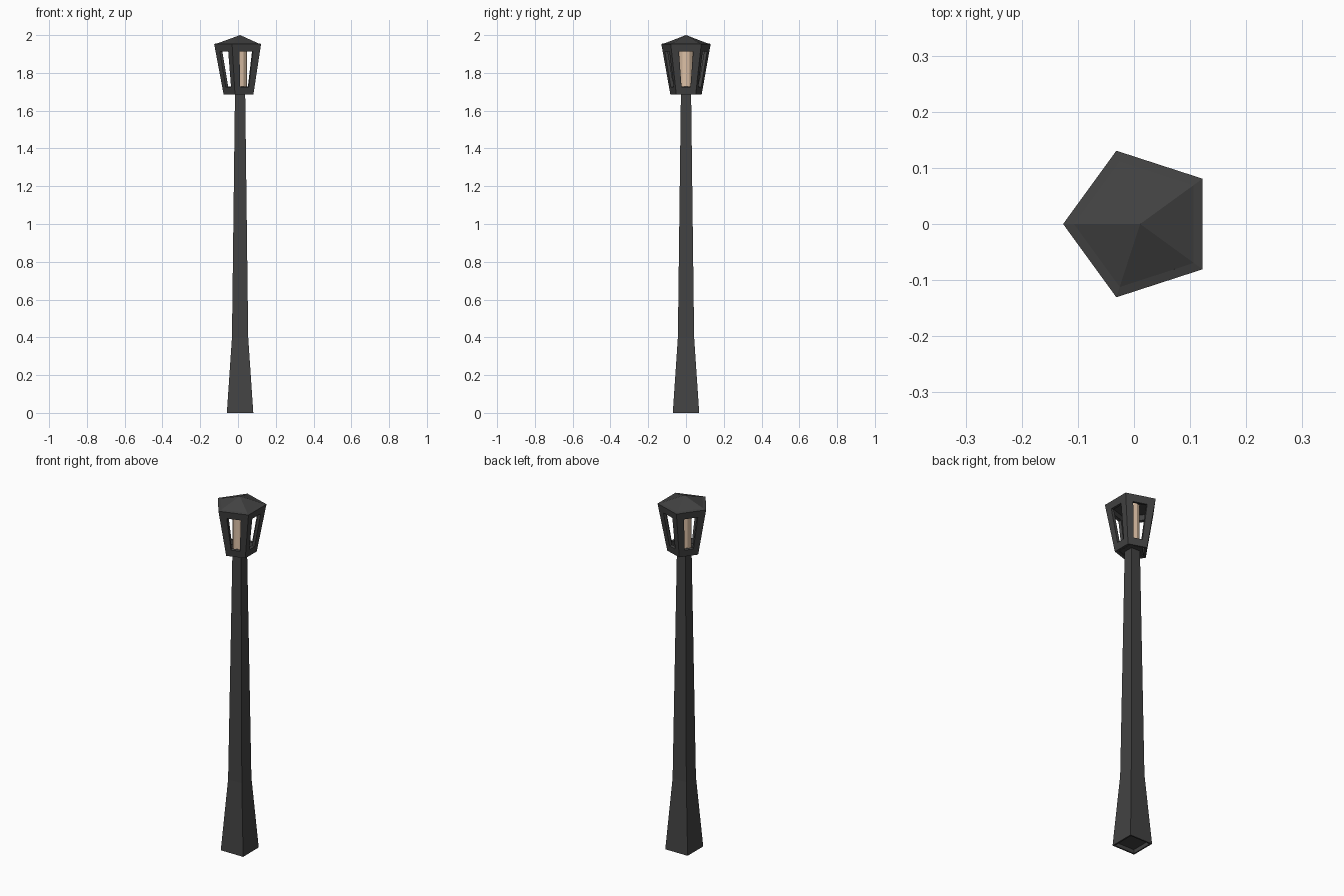
import bpy, bmesh, math
from mathutils import Vector

if "Cube" in bpy.data.objects:
    bpy.data.objects.remove(bpy.data.objects["Cube"])

CX = 0.011          # axis of the post and lantern
Z0, Z1 = 1.69, 1.957  # lantern bottom and eaves
R0, R1 = 0.068, 0.118


def material(name, rgb):
    m = bpy.data.materials.new(name)
    m.diffuse_color = (*rgb, 1)
    m.use_nodes = True
    m.node_tree.nodes["Principled BSDF"].inputs["Base Color"].default_value = m.diffuse_color
    return m


iron = material("dark iron", (0.055, 0.055, 0.055))
glow = material("warm light", (0.72, 0.53, 0.38))


def add_object(name, bm, mat):
    bmesh.ops.remove_doubles(bm, verts=bm.verts, dist=1e-5)
    bmesh.ops.recalc_face_normals(bm, faces=bm.faces)
    me = bpy.data.meshes.new(name)
    bm.to_mesh(me)
    bm.free()
    me.materials.append(mat)
    ob = bpy.data.objects.new(name, me)
    bpy.context.collection.objects.link(ob)
    return ob


def ring(n, r, z, turn):
    return [Vector((CX + r * math.cos(turn + math.tau * i / n),
                    r * math.sin(turn + math.tau * i / n), z)) for i in range(n)]


def loft(name, n, profile, turn, mat):
    """Closed n-sided solid through (radius, height) rings."""
    bm = bmesh.new()
    rings = [[bm.verts.new(p) for p in ring(n, r, z, turn)] for r, z in profile]
    for a, b in zip(rings, rings[1:]):
        for i in range(n):
            j = (i + 1) % n
            bm.faces.new((a[i], a[j], b[j], b[i]))
    bm.faces.new(rings[0][::-1])
    bm.faces.new(rings[-1])
    return add_object(name, bm, mat)


# Square tapered post with flared base and a shallow recess underneath
s = math.sqrt(2)
loft("post", 4, [(0.06 * s, 0.02), (0.062 * s, 0), (0.07 * s, 0), (0.043 * s, 0.4),
                 (0.027 * s, Z0 + 0.005)], math.pi / 4, iron)

# Five-sided lantern frame with a window opening in each side
bm = bmesh.new()
low, high = ring(5, R0, Z0, math.pi), ring(5, R1, Z1, math.pi)
for i in range(5):
    j = (i + 1) % 5
    at = lambda u, v: low[i].lerp(low[j], u).lerp(high[i].lerp(high[j], u), v)
    outer = [bm.verts.new(at(u, v)) for u, v in ((0, 0), (1, 0), (1, 1), (0, 1))]
    inner = [bm.verts.new(at(u, v)) for u, v in
             ((0.23, 0.14), (0.77, 0.14), (0.79, 0.85), (0.21, 0.85))]
    for k in range(4):
        m = (k + 1) % 4
        bm.faces.new((outer[k], outer[m], inner[m], inner[k]))
frame = add_object("lantern_frame", bm, iron)
mod = frame.modifiers.new("thickness", "SOLIDIFY")
mod.thickness = 0.016
mod.offset = -1
mod.use_even_offset = True

# Lantern floor, light and pitched roof
loft("lantern_floor", 5, [(R0 - 0.003, Z0 + 0.001), (R0 - 0.001, Z0 + 0.015)], math.pi, iron)
loft("light", 12, [(0.037, Z0 + 0.012), (0.037, Z1 - 0.002)], 0, glow)
loft("roof", 5, [(R1 - 0.001, Z1 - 0.006), (R1, Z1), (0.0005, 2.0)], math.pi, iron)
